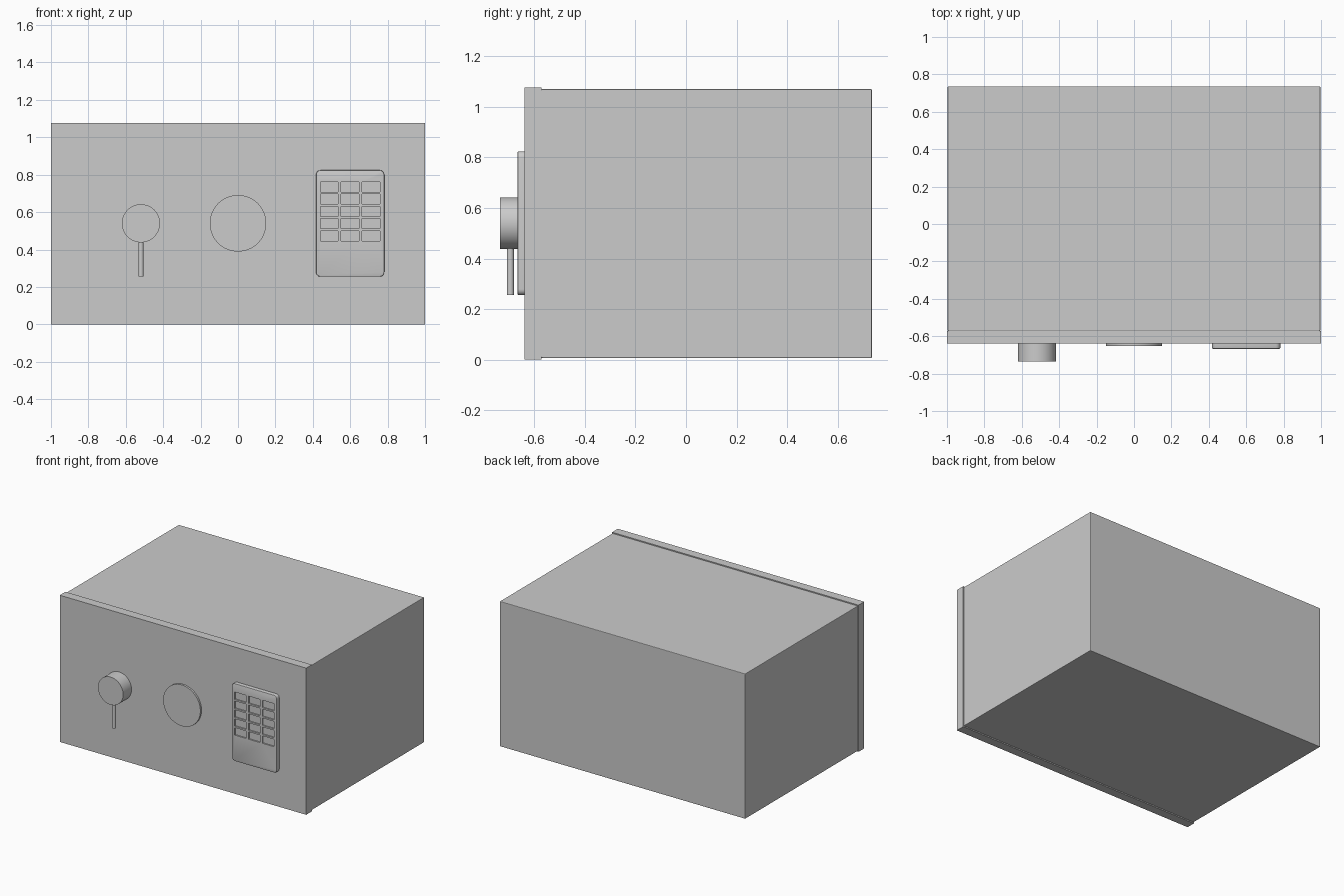
import bpy, bmesh, math
from mathutils import Matrix

if "Cube" in bpy.data.objects:
    bpy.data.objects.remove(bpy.data.objects["Cube"])


def add_box(bm, x, y, z):
    """Box between the (min, max) pairs x, y, z."""
    size = [b - a for a, b in (x, y, z)]
    mid = [(a + b) / 2 for a, b in (x, y, z)]
    m = Matrix.Translation(mid) @ Matrix.Diagonal((*size, 1))
    bmesh.ops.create_cube(bm, size=1, matrix=m)


def finish(name, bm):
    mesh = bpy.data.meshes.new(name)
    bm.to_mesh(mesh)
    bm.free()
    ob = bpy.data.objects.new(name, mesh)
    bpy.context.collection.objects.link(ob)
    return ob


def smooth(ob):
    bpy.ops.object.select_all(action='DESELECT')
    ob.select_set(True)
    bpy.context.view_layer.objects.active = ob
    bpy.ops.object.shade_smooth_by_angle(angle=math.radians(30))


def box(name, x, y, z, bevel=0):
    bm = bmesh.new()
    add_box(bm, x, y, z)
    if bevel:
        bmesh.ops.bevel(bm, geom=bm.edges[:], offset=bevel, segments=2,
                        profile=0.5, affect='EDGES')
    return finish(name, bm)


def cylinder(name, radius, length, loc, along_y=True, sides=64):
    bpy.ops.mesh.primitive_cylinder_add(
        vertices=sides, radius=radius, depth=length, location=loc,
        rotation=(math.pi / 2 if along_y else 0, 0, 0))
    ob = bpy.context.object
    ob.name = name
    smooth(ob)
    return ob


FRONT = -0.638   # front face of the door
MID_Z = 0.54     # height of the knob and disc

# Cabinet, slightly inset behind the door slab
box("cabinet", (-0.996, 0.996), (-0.572, 0.736), (0.006, 1.07), bevel=0.004)
box("door", (-1, 1), (FRONT, -0.572), (0, 1.076))

# Turning knob with its lever, and the round lock cover
cylinder("knob", 0.102, 0.098, (-0.519, FRONT - 0.049, MID_Z))
cylinder("knob_lever", 0.014, 0.235, (-0.519, -0.695, 0.3725), along_y=False, sides=32)
cylinder("lock_cover", 0.151, 0.014, (0, FRONT - 0.007, MID_Z))

# Keypad plate: rounded corners, then a softened front rim
PLATE_FRONT = -0.667
bm = bmesh.new()
add_box(bm, (0.417, 0.782), (PLATE_FRONT, FRONT), (0.255, 0.824))
corners = [e for e in bm.edges if abs(e.verts[0].co.y - e.verts[1].co.y) > 0.01]
bmesh.ops.bevel(bm, geom=corners, offset=0.024, segments=5, profile=0.5, affect='EDGES')
rim = [e for e in bm.edges if all(v.co.y < PLATE_FRONT + 0.001 for v in e.verts)]
bmesh.ops.bevel(bm, geom=rim, offset=0.005, segments=2, profile=0.5, affect='EDGES')
plate = finish("keypad_plate", bm)
smooth(plate)

# Three by five grid of shallow key recesses
bm = bmesh.new()
for col in range(3):
    for row in range(5):
        x, z = 0.487 + col * 0.112, 0.735 - row * 0.0655
        add_box(bm, (x - 0.047, x + 0.047), (PLATE_FRONT - 0.02, PLATE_FRONT + 0.01),
                (z - 0.027, z + 0.027))
cutter = finish("key_cutter", bm)
cutter.hide_render = True
cutter.display_type = 'WIRE'
cut = plate.modifiers.new("key_recesses", 'BOOLEAN')
cut.operation = 'DIFFERENCE'
cut.solver = 'EXACT'
cut.object = cutter
